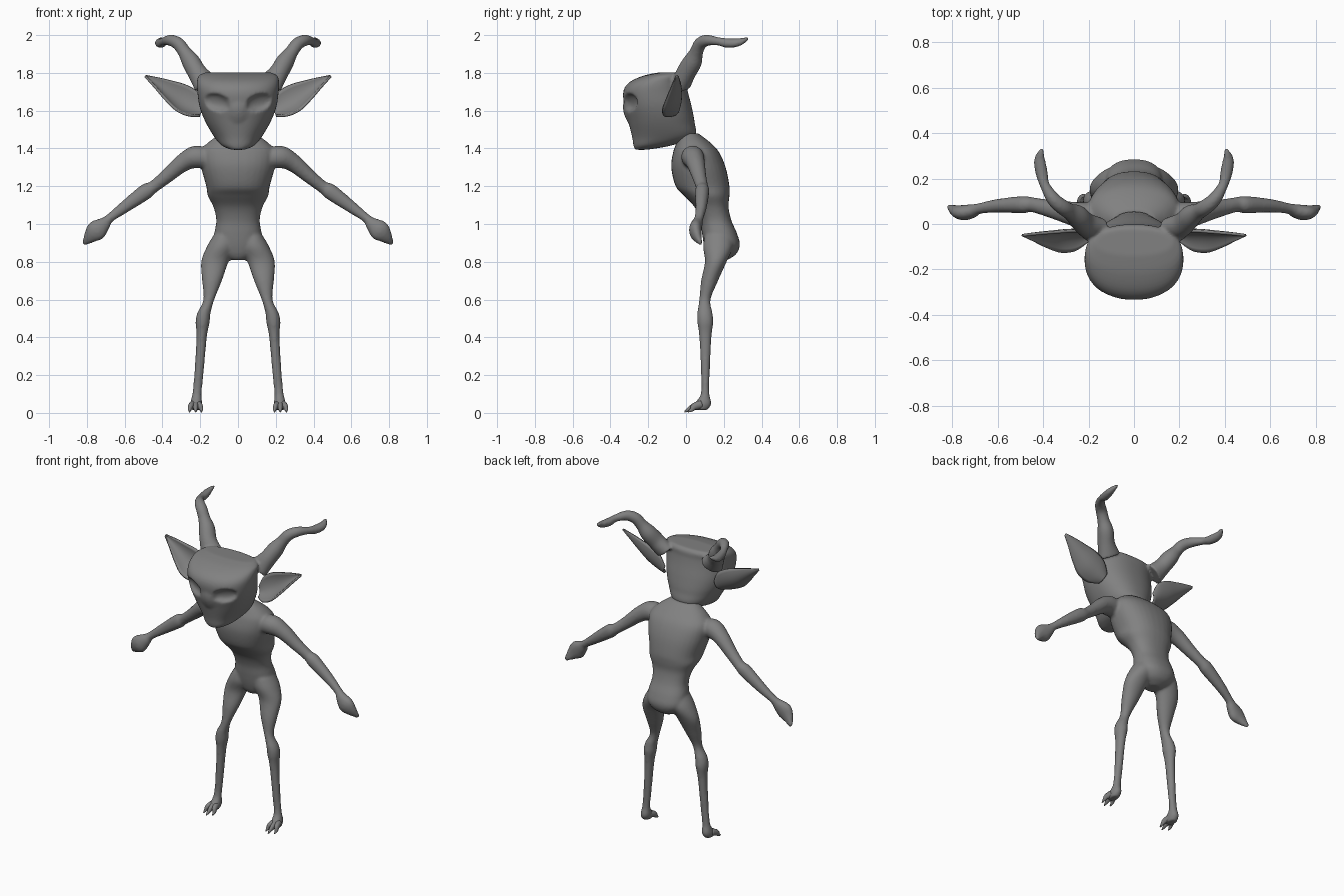
import bpy, bmesh, math
from mathutils import Vector

if "Cube" in bpy.data.objects:
    bpy.data.objects.remove(bpy.data.objects["Cube"])

skin = bpy.data.materials.new("grey_skin")
skin.use_nodes = True
skin.diffuse_color = (0.22, 0.22, 0.22, 1)
skin.node_tree.nodes["Principled BSDF"].inputs["Base Color"].default_value = (0.22, 0.22, 0.22, 1)


def spline(rows, steps):
    """Catmull-Rom samples through rows of numbers."""
    out = []
    for i in range(len(rows) - 1):
        p0, p1, p2 = rows[max(i - 1, 0)], rows[i], rows[i + 1]
        p3 = rows[min(i + 2, len(rows) - 1)]
        for s in range(steps):
            t = s / steps
            out.append([b + 0.5 * t * (c - a + t * (2 * a - 5 * b + 4 * c - d + t * (3 * (b - c) + d - a)))
                        for a, b, c, d in zip(p0, p1, p2, p3)])
    return out + [list(rows[-1])]


def skin_rings(bm, rings):
    """Bridge rings of points into a closed shell."""
    vs = [[bm.verts.new(p) for p in ring] for ring in rings]
    n = len(vs[0])
    faces = [bm.faces.new((a[i], a[(i + 1) % n], b[(i + 1) % n], b[i]))
             for a, b in zip(vs, vs[1:]) for i in range(n)]
    faces += [bm.faces.new(vs[0]), bm.faces.new(vs[-1])]
    bmesh.ops.recalc_face_normals(bm, faces=faces)
    return [v for ring in vs for v in ring]


def loft(bm, sections, side=1, n=32, steps=6, power=2.0):
    """Stack of level rounded sections: (z, x0, x1, y0, y1)."""
    rings = []
    for z, x0, x1, y0, y1 in spline(sections, steps):
        ring = []
        for k in range(n):
            a = 2 * math.pi * k / n
            c, s = math.cos(a), math.sin(a)
            c = math.copysign(abs(c) ** (2 / power), c)
            s = math.copysign(abs(s) ** (2 / power), s)
            ring.append((side * ((x0 + x1) / 2 + c * (x1 - x0) / 2),
                         (y0 + y1) / 2 + s * (y1 - y0) / 2, z))
        rings.append(ring)
    return skin_rings(bm, rings)


def tube(bm, path, ref, side=1, n=20, steps=6):
    """Tube along (x, y, z, radius along ref, radius across)."""
    pts = spline(path, steps)
    rings = []
    for i, p in enumerate(pts):
        t = Vector(pts[min(i + 1, len(pts) - 1)][:3]) - Vector(pts[max(i - 1, 0)][:3])
        t.normalize()
        a = Vector(ref)
        a = (a - t * a.dot(t)).normalized()
        b = t.cross(a)
        ring = []
        for k in range(n):
            w = 2 * math.pi * k / n
            q = Vector(p[:3]) + a * (p[3] * math.cos(w)) + b * (p[4] * math.sin(w))
            ring.append((side * q.x, q.y, q.z))
        rings.append(ring)
    return skin_rings(bm, rings)


def finish(bm, name, voxel=None):
    mesh = bpy.data.meshes.new(name)
    bm.to_mesh(mesh)
    bm.free()
    mesh.materials.append(skin)
    mesh.shade_smooth()
    obj = bpy.data.objects.new(name, mesh)
    bpy.context.collection.objects.link(obj)
    if voxel:
        # Fuse the overlapping shells into one soft skin
        rm = obj.modifiers.new("Fuse", "REMESH")
        rm.mode = "VOXEL"
        rm.voxel_size = voxel
        rm.use_smooth_shade = True
        sm = obj.modifiers.new("Soften", "SMOOTH")
        sm.factor = 0.5
        sm.iterations = 4
    return obj


# Body: torso with rib shelf and rump, legs, arms and hands
torso = [(z, -w, w, f, b) for z, w, f, b in [
    (0.81, 0.04, 0.13, 0.22), (0.84, 0.09, 0.11, 0.265), (0.89, 0.125, 0.095, 0.285),
    (0.95, 0.125, 0.085, 0.27), (1.02, 0.115, 0.075, 0.24), (1.09, 0.13, 0.045, 0.225),
    (1.15, 0.16, -0.01, 0.23), (1.2, 0.168, -0.055, 0.23), (1.3, 0.195, -0.078, 0.21),
    (1.38, 0.2, -0.068, 0.175), (1.43, 0.16, -0.05, 0.13), (1.48, 0.09, -0.03, 0.065)]]
leg = [(0.94, 0.02, 0.13, 0.1, 0.24), (0.88, 0.01, 0.165, 0.09, 0.25), (0.8, 0.05, 0.195, 0.1, 0.215),
       (0.7, 0.085, 0.19, 0.08, 0.17), (0.6, 0.125, 0.183, 0.07, 0.13), (0.53, 0.145, 0.215, 0.06, 0.14),
       (0.48, 0.15, 0.225, 0.06, 0.145), (0.4, 0.165, 0.22, 0.07, 0.135), (0.2, 0.183, 0.232, 0.08, 0.125),
       (0.1, 0.193, 0.242, 0.078, 0.124), (0.05, 0.19, 0.253, 0.045, 0.135), (0.015, 0.198, 0.25, 0.04, 0.115)]
arm = [(0.15, 0.03, 1.34, 0.05, 0.05), (0.22, 0.035, 1.355, 0.06, 0.06), (0.29, 0.05, 1.325, 0.05, 0.048),
       (0.38, 0.07, 1.25, 0.038, 0.037), (0.45, 0.085, 1.195, 0.033, 0.033), (0.49, 0.085, 1.17, 0.038, 0.042),
       (0.6, 0.08, 1.09, 0.03, 0.032), (0.68, 0.068, 1.03, 0.024, 0.024), (0.71, 0.058, 1.0, 0.03, 0.038),
       (0.75, 0.05, 0.965, 0.034, 0.055), (0.785, 0.06, 0.93, 0.024, 0.036), (0.817, 0.08, 0.893, 0.008, 0.01)]
bm = bmesh.new()
loft(bm, torso, power=2.3)
for side in (1, -1):
    loft(bm, leg, side, n=24)
    tube(bm, arm, (0, 1, 0), side)
finish(bm, "body", 0.009)

# Head with pressed-in eye sockets and a low nose, and horns grown from the crown
head = [(z, -w, w, f, b) for z, w, f, b in [
    (1.393, 0.035, -0.27, -0.21), (1.415, 0.085, -0.278, -0.08), (1.46, 0.125, -0.285, 0.045),
    (1.54, 0.172, -0.305, 0.045), (1.62, 0.203, -0.325, 0.03), (1.7, 0.215, -0.332, 0.01),
    (1.75, 0.217, -0.3, 0.0), (1.785, 0.208, -0.225, -0.003), (1.803, 0.17, -0.14, -0.02)]]
horn = [(0.17, -0.025, 1.74, 0.07, 0.05), (0.215, 0.0, 1.80, 0.052, 0.052), (0.25, 0.035, 1.86, 0.048, 0.05),
        (0.283, 0.055, 1.91, 0.036, 0.036), (0.315, 0.075, 1.953, 0.034, 0.034), (0.355, 0.11, 1.972, 0.03, 0.03),
        (0.392, 0.17, 1.967, 0.022, 0.022), (0.405, 0.22, 1.958, 0.027, 0.025), (0.415, 0.28, 1.963, 0.026, 0.02),
        (0.405, 0.333, 1.985, 0.007, 0.007)]
bm = bmesh.new()
for v in loft(bm, head, n=72, steps=8, power=2.25):
    if v.co.y < -0.12:
        x, z = abs(v.co.x) - 0.11, v.co.z - 1.645
        socket = 1 - (x / 0.065) ** 2 - ((z - 0.2 * x) / 0.045) ** 2
        nose = 1 - (v.co.x / 0.05) ** 2 - ((v.co.z - 1.59) / 0.06) ** 2
        v.co.y += 0.035 * math.sqrt(max(socket, 0)) - 0.012 * max(nose, 0)
for side in (1, -1):
    tube(bm, horn, (1, -0.5, -0.6), side)
finish(bm, "head_and_horns", 0.008)

# Ears: cupped leaves opening to the front
ear_path = [(0.19, -0.06, 1.60, 0.035), (0.235, -0.075, 1.635, 0.078), (0.30, -0.078, 1.67, 0.085),
            (0.37, -0.07, 1.712, 0.06), (0.43, -0.06, 1.75, 0.032), (0.49, -0.052, 1.785, 0.004)]
across = Vector((-0.32, 0.55, 0.77)).normalized()
facing = Vector((-0.2, -0.8, 0.5)).normalized()
for side, name in ((1, "left_ear"), (-1, "right_ear")):
    bm = bmesh.new()
    rows = []
    for x, y, z, w in spline(ear_path, 5):
        row = []
        for k in range(13):
            u = k / 6 - 1
            p = Vector((x, y, z)) + across * (u * w) - facing * (0.5 * w * (1 - u * u))
            row.append(bm.verts.new((side * p.x, p.y, p.z)))
        rows.append(row)
    for a, b in zip(rows, rows[1:]):
        for i in range(12):
            bm.faces.new((a[i], a[i + 1], b[i + 1], b[i]))
    bmesh.ops.recalc_face_normals(bm, faces=bm.faces[:])
    ear = finish(bm, name)
    shell = ear.modifiers.new("Thickness", "SOLIDIFY")
    shell.thickness = 0.012
    shell.offset = 0

# Clawed toes, three to a foot
for side, name in ((1, "left_toes"), (-1, "right_toes")):
    bm = bmesh.new()
    for spread, reach in ((-0.03, 0.01), (0, -0.008), (0.032, 0.01)):
        x = 0.224
        tube(bm, [(x + spread * 0.4, 0.08, 0.045, 0.02, 0.022), (x + spread * 0.8, 0.045, 0.034, 0.015, 0.019),
                  (x + spread, reach + 0.02, 0.017, 0.009, 0.011), (x + spread, reach, 0.005, 0.003, 0.003)],
             (1, 0, 0), side, n=12, steps=4)
    finish(bm, name)
